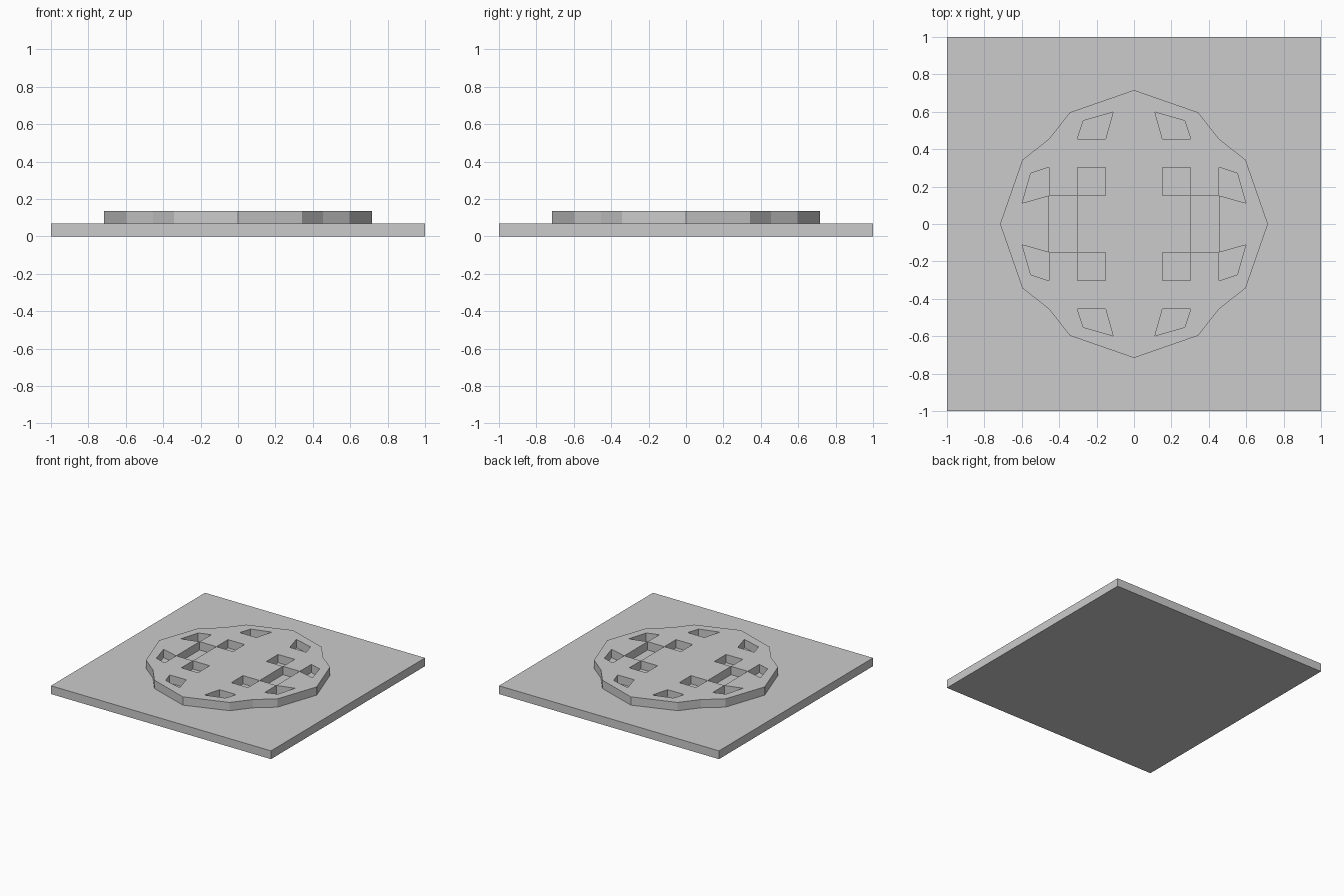
import bpy, math
from mathutils import Vector
from mathutils.geometry import delaunay_2d_cdt

if "Cube" in bpy.data.objects:
    bpy.data.objects.remove(bpy.data.objects["Cube"])

BASE_TOP, RELIEF_TOP = 0.068, 0.136


def add_mesh(name, verts, faces):
    mesh = bpy.data.meshes.new(name)
    mesh.from_pydata(verts, [], faces)
    mesh.update()
    obj = bpy.data.objects.new(name, mesh)
    bpy.context.collection.objects.link(obj)
    return obj


def ccw(points):
    c = sum((Vector(p) for p in points), Vector((0, 0))) / len(points)
    return sorted(points, key=lambda p: math.atan2(p[1] - c.y, p[0] - c.x))


def pierced_plate(name, outline, holes, z0, z1):
    """Extrude a flat outline, leaving out the hole polygons."""
    pts, loops = [], []
    for poly in [outline] + holes:
        loops.append(list(range(len(pts), len(pts) + len(poly))))
        pts += [Vector(p) for p in poly]
    flat, _, tris, _, _, owners = delaunay_2d_cdt(pts, [], loops, 0, 1e-5)
    keep = [list(t) for t, own in zip(tris, owners) if list(own) == [0]]
    n = len(flat)
    verts = [(p.x, p.y, z) for z in (z0, z1) for p in flat]
    faces = [[i + n for i in t] for t in keep] + [t[::-1] for t in keep]
    directed = {(t[i], t[(i + 1) % len(t)]) for t in keep for i in range(len(t))}
    faces += [(a, b, b + n, a + n) for a, b in directed if (b, a) not in directed]
    return add_mesh(name, verts, faces)


# Square base plate
bpy.ops.mesh.primitive_cube_add(size=1, location=(0, 0, BASE_TOP / 2))
base = bpy.context.object
base.name = "base_plate"
base.scale = (2, 2, BASE_TOP)

# Sixteen-sided outline of the raised medallion: one quarter turned four times
quarter = [(0.716, 0), (0.597, 0.342), (0.455, 0.455), (0.342, 0.597)]
outline = []
for k in range(4):
    for x, y in quarter:
        for _ in range(k):
            x, y = -y, x
        outline.append((x, y))

# Openings in one quadrant, mirrored to all four
square = [(0.152, 0.152), (0.303, 0.152), (0.303, 0.303), (0.152, 0.303)]
side_opening = [(0.455, 0.152), (0.598, 0.112), (0.552, 0.271), (0.455, 0.303)]
end_opening = [(y, x) for x, y in side_opening]
holes = []
for sx in (-1, 1):
    for sy in (-1, 1):
        for poly in (square, side_opening, end_opening):
            holes.append(ccw([(x * sx, y * sy) for x, y in poly]))
    # Long slot joining the squares on each side
    holes.append(ccw([(sx * x, y) for x in (0.303, 0.455) for y in (-0.152, 0.152)]))

# Raised medallion, sunk slightly into the plate
pierced_plate("raised_medallion", outline, holes, BASE_TOP - 0.01, RELIEF_TOP)
